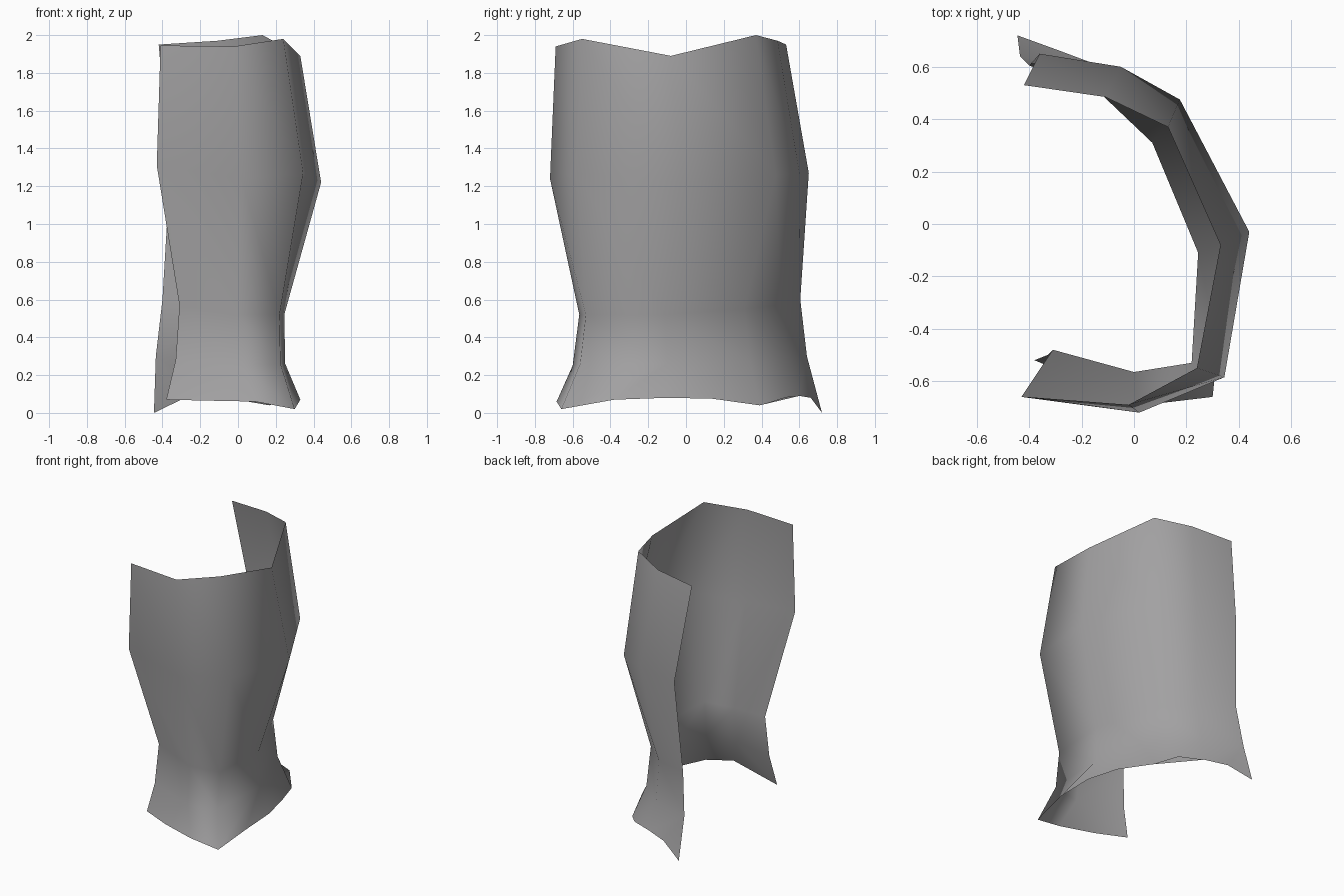
import bpy
import bmesh

cube = bpy.data.objects.get("Cube")
if cube:
    bpy.data.objects.remove(cube, do_unlink=True)

# One flat grey for the whole plate
grey = bpy.data.materials.new("plain grey")
grey.use_nodes = True
colour = (0.36, 0.355, 0.36, 1)
grey.diffuse_color = colour
grey.node_tree.nodes["Principled BSDF"].inputs["Base Color"].default_value = colour

# Cross-sections of the curved plate, from the front free end round to the back free end
top_rim = [(-.41, -.66, 1.945), (-.02, -.69, 1.94), (.24, -.55, 1.98), (.33, -.08, 1.89),
           (.13, .37, 2), (-.11, .485, 1.97), (-.42, .53, 1.95)]
bulge = [(-.43, -.66, 1.31), (.02, -.72, 1.24), (.345, -.585, 1.27), (.44, -.03, 1.22),
         (.175, .475, 1.26), (-.05, .6, 1.27), (-.36, .65, 1.27)]
waist = [(-.31, -.48, .57), (0, -.565, .52), (.22, -.53, .52), (.245, -.11, .52),
         (.07, .31, .55), (-.13, .5, .57), (-.4, .605, .6)]
ankle = [(-.33, -.5, .28), (.01, -.6, .25), (.225, -.56, .26), (.25, -.1, .26),
         (.085, .34, .27), (-.14, .55, .28), (-.435, .64, .3)]
flare = [(-.38, -.52, .07), (.09, -.685, .06), (.3, -.66, .02), (.325, -.1, .08),
         (.166, .39, .04), (-.12, .6, .09), (-.445, .72, 0)]
# Extra points that round the bottom hem between the main columns
hem = {0: (-.165, -.61, .065), 2: (.33, -.38, .07), 3: (.265, .14, .075),
       4: (.05, .53, .085), 5: (-.28, .66, .08)}

bm = bmesh.new()
rows = [[bm.verts.new(p) for p in row] for row in (top_rim, bulge, waist, ankle, flare)]
hem_verts = {i: bm.verts.new(p) for i, p in hem.items()}
for upper, lower in zip(rows, rows[1:]):
    for i in range(len(upper) - 1):
        loop = [upper[i], lower[i], lower[i + 1], upper[i + 1]]
        if lower is rows[-1] and i in hem_verts:
            loop.insert(2, hem_verts[i])
        bm.faces.new(loop)
for face in bm.faces:
    face.smooth = True

mesh = bpy.data.meshes.new("curved_guard_plate")
bm.to_mesh(mesh)
bm.free()
mesh.materials.append(grey)
plate = bpy.data.objects.new("curved_guard_plate", mesh)
bpy.context.collection.objects.link(plate)
